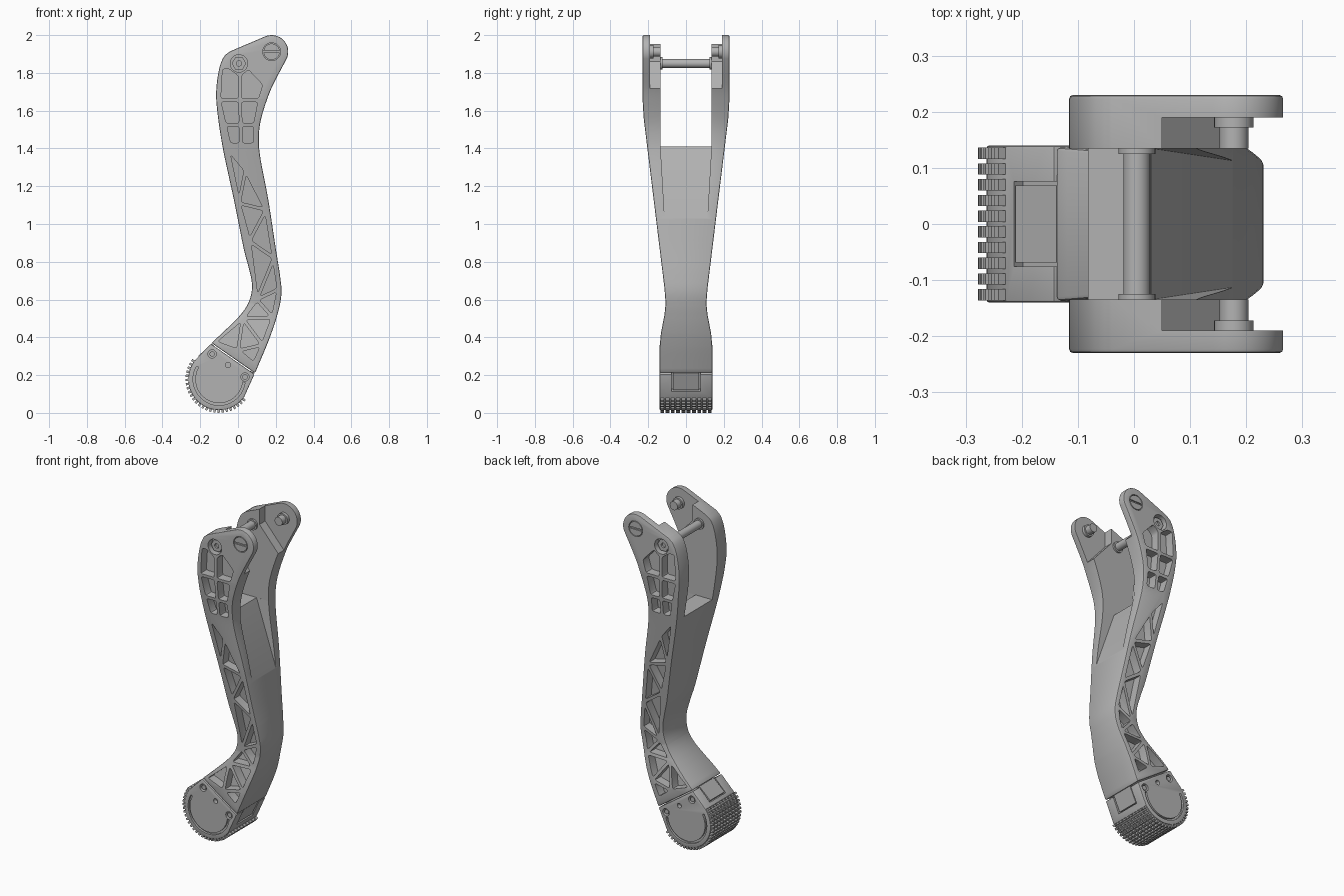
import bpy, bmesh, math
from mathutils import Vector

if "Cube" in bpy.data.objects:
    bpy.data.objects.remove(bpy.data.objects["Cube"])

parts = []


# ---------- outline helpers (points are x, z) ----------
def arc(c, r, a0, a1, n):
    angles = [math.radians(a0 + (a1 - a0) * i / n) for i in range(n + 1)]
    return [(c[0] + r * math.cos(a), c[1] + r * math.sin(a)) for a in angles]


def circle(c, r, n=32):
    return arc(c, r, 0, 360, n)[:-1]


def smooth(pts, n=5):
    """Curve passing through every point."""
    p = [Vector(q) for q in [pts[0]] + pts + [pts[-1]]]
    out = []
    for a, b, c, d in zip(p, p[1:], p[2:], p[3:]):
        for i in range(n):
            t = i / n
            out.append(0.5 * (2 * b + (c - a) * t + (2 * a - 5 * b + 4 * c - d) * t ** 2
                              + (3 * b - a - 3 * c + d) * t ** 3))
    return out + [p[-1]]


def inset(pts, d):
    p = [Vector(q) for q in pts]
    area = sum(a.x * b.y - b.x * a.y for a, b in zip(p, p[1:] + p[:1]))
    if area < 0:
        p.reverse()
    out = []
    for i, q in enumerate(p):
        e1 = (q - p[i - 1]).normalized()
        e2 = (p[(i + 1) % len(p)] - q).normalized()
        n1, n2 = Vector((-e1.y, e1.x)), Vector((-e2.y, e2.x))
        out.append(q + (n1 + n2) * d / (1 + n1.dot(n2)))
    return out


def rounded(pts, r):
    out = []
    for i, q in enumerate(pts):
        u, v = pts[i - 1] - q, pts[(i + 1) % len(pts)] - q
        a = q + u * min(0.4, r / u.length)
        b = q + v * min(0.4, r / v.length)
        out += [a, (a + 2 * q + b) / 4, b]
    return out


# ---------- solid helpers ----------
def build(name, prisms, along_x=False):
    """Extruded outlines, each (points, low, high), joined in one mesh."""
    bm = bmesh.new()
    for pts, lo, hi in prisms:
        rings = []
        for side in (lo, hi):
            ring = []
            for u, z in pts:
                w = side(u, z) if callable(side) else side
                ring.append(bm.verts.new((w, u, z) if along_x else (u, w, z)))
            rings.append(ring)
            bm.faces.new(ring)
        for i in range(len(pts)):
            bm.faces.new((rings[0][i - 1], rings[0][i], rings[1][i], rings[1][i - 1]))
    bmesh.ops.recalc_face_normals(bm, faces=bm.faces[:])
    mesh = bpy.data.meshes.new(name)
    bm.to_mesh(mesh)
    bm.free()
    obj = bpy.data.objects.new(name, mesh)
    bpy.context.scene.collection.objects.link(obj)
    parts.append(obj)
    return obj


def modify(obj, kind, **props):
    mod = obj.modifiers.new(kind, kind)
    for key, value in props.items():
        setattr(mod, key, value)
    graph = bpy.context.evaluated_depsgraph_get()
    mesh = bpy.data.meshes.new_from_object(obj.evaluated_get(graph))
    obj.modifiers.clear()
    obj.data = mesh


def cut(obj, prisms, operation="DIFFERENCE", along_x=False):
    cutter = build("cutter", prisms, along_x)
    modify(obj, "BOOLEAN", object=cutter, operation=operation, solver="EXACT")
    parts.remove(cutter)
    bpy.data.objects.remove(cutter)


def bevel(obj, width):
    modify(obj, "BEVEL", width=width, segments=2, limit_method="ANGLE",
           angle_limit=math.radians(50))


def both(pts, a, b):
    return [(pts, a, b), (pts, -a, -b)]


# ---------- leg: side outline trimmed by the tapering width ----------
widths = [(0, .14), (.34, .14), (.42, .133), (.52, .114), (.58, .108), (.66, .114),
          (1.56, .224), (1.66, .23), (2.1, .23)]


def half_width(z):
    for (z0, w0), (z1, w1) in zip(widths, widths[1:]):
        if z <= z1:
            return w0 + (w1 - w0) * (z - z0) / (z1 - z0)
    return widths[-1][1]


back_edge = smooth([(-.04, 1.915), (-.075, 1.885), (-.1, 1.82), (-.115, 1.71), (-.11, 1.6),
                    (-.08, 1.4), (-.02, 1.12), (.03, .87), (.055, .775), (.074, .68),
                    (.06, .595), (.005, .51), (-.14, .37)])
front_edge = smooth([(.09, .21), (.165, .39), (.21, .525), (.23, .63), (.222, .73),
                     (.2, .87), (.16, 1.13), (.12, 1.34), (.11, 1.45), (.122, 1.555),
                     (.165, 1.69), (.21, 1.785)])
lug, axle = (.178, 1.912), (.005, 1.85)
leg = build("leg", [(back_edge + front_edge + arc(lug, .088, -25, 115, 18), -.4, .4)])
taper = [(w, z) for z, w in widths] + [(-w, z) for z, w in reversed(widths)]
cut(leg, [(taper, -1, 1)], "INTERSECT", along_x=True)
bevel(leg, .008)

# fork slot, sloped front recess and thinned lugs
cut(leg, [([(-.6, 1.41), (.6, 1.41), (.6, 2.2), (-.6, 2.2)], -.135, .135)])


def recess(x, z):
    return .135 - .058 * (1.411 - z)


cut(leg, [([(.03, 1.411), (.18, 1.02), (.5, 1.02), (.5, 1.411)],
           lambda x, z: -recess(x, z), recess)])
cut(leg, [([(.05, 2.2), (.05, 1.86), (.19, 1.7), (.5, 1.7), (.5, 2.2)], -.19, .19)])

# lightening pockets: a grid in the fork, then a zigzag truss
rows = [[(-.1, 1.655), (.01, 1.655), (.115, 1.655)],
        [(-.07, 1.525), (.015, 1.525), (.09, 1.525)],
        [(-.045, 1.42), (.015, 1.42), (.09, 1.42)]]
cells = [[(-.09, 1.83), (-.045, 1.83), (.01, 1.79), rows[0][1], rows[0][0]],
         [(.01, 1.79), (.055, 1.83), (.14, 1.74), rows[0][2], rows[0][1]]]
for upper, lower in zip(rows, rows[1:]):
    for i in range(2):
        cells.append([upper[i], upper[i + 1], lower[i + 1], lower[i]])
knee, shin = (.1, .6), (.215, .655)
truss_top = [(-.055, 1.4), (.04, 1.285), (.005, 1.11), (.148, 1.075), (.06, .91),
             (.19, .82), knee, shin]
truss_low = [shin, knee, (.185, .505), (.025, .5), (.13, .36), (0, .33), (.085, .26)]
for strip in (truss_top, truss_low):
    cells += [list(t) for t in zip(strip, strip[1:], strip[2:])]
cells.append([truss_low[3], (-.125, .375), truss_low[5]])

pockets = []
for cell in cells:
    zc = sum(z for x, z in cell) / len(cell)
    slope = (half_width(zc + .05) - half_width(zc - .05)) / .1

    def floor(x, z, zc=zc, slope=slope):
        return half_width(zc) + slope * (z - zc) - .055

    shape = rounded(inset(cell, .009), .012)
    pockets.append((shape, floor, .4))
    pockets.append((shape, lambda x, z, f=floor: -f(x, z), -.4))
cut(leg, pockets)

# bolt seats through the fork
cut(leg, both(circle(axle, .046), .19, .4) + both(circle(lug, .047), .218, .4))

# ---------- fork hardware ----------
build("cross_axle", [(circle(axle, .024), -.195, .195)])
build("axle_collars", both(circle(axle, .033), .125, .14))
nuts = build("axle_nuts", both(circle(axle, .038, 6), .185, .212))
cut(nuts, both(circle(axle, .014, 16), .2, .4))
screws = build("lug_screws", both(circle(lug, .043), .21, .23))
x, z = lug
cut(screws, both([(x - .1, z - .005), (x + .1, z - .005), (x + .1, z + .005),
                  (x - .1, z + .005)], .222, .4))
build("lug_flanges", both(circle(lug, .035), .172, .195))
build("lug_pins", both(circle(lug, .026), .135, .18))

# ---------- foot ----------
hub = (-.1, .178)
foot = build("foot", [([(-.143, .365)] + arc(hub, .163, 141, 324, 40) + [(.087, .205)],
                       -.14, .14)])
bevel(foot, .005)
groove = arc(hub, .138, 150, 353, 36) + arc(hub, .126, 353, 150, 36)
cut(foot, both(groove, .127, .3))
bolts = [(-.137, .312), (.037, .19)]
holes = []
for c in bolts:
    holes += both(circle(c, .022, 24), .115, .3)
cut(foot, holes + both(circle((-.053, .254), .014, 20), .115, .3))
heads = []
for c in bolts:
    heads += both(circle(c, .014, 16), .11, .134)
build("foot_bolts", heads)

# tongues of the leg let into the foot, back and front
for name, a, b in (("back_tongue", (-.14, .37), (-.213, .303)),
                   ("front_tongue", (.09, .21), (.048, .12))):
    a, b = Vector(a), Vector(b)
    along = (b - a).normalized()
    inward = Vector((along.y, -along.x))
    if inward.dot(Vector(hub) - a) < 0:
        inward = -inward
    far, near = b + along * .007, a - along * .02
    cut(foot, [([near - inward * .04, far - inward * .04, far + inward * .03,
                 near + inward * .03], -.076, .076)])
    top = inward * .003
    build(name, [([a + top, b + top, b + inward * .035, a + inward * .035], -.069, .069)])

# gripping knobs around the sole
knobs = []
count, columns = 25, 10
step, pitch = 183 / count, .28 / columns
for i in range(count):
    start = 141 + step * (i + .15)
    shape = arc(hub, .158, start, start + step * .7, 1) \
        + arc(hub, .178, start + step * .6, start + step * .1, 1)
    for j in range(columns):
        y = -.14 + pitch * j
        knobs.append((shape, y + pitch * .14, y + pitch * .86))
build("sole_knobs", knobs)

# ---------- colour and shading ----------
grey = bpy.data.materials.new("plain grey")
grey.use_nodes = True
colour = (.45, .45, .45, 1)
grey.diffuse_color = colour
grey.node_tree.nodes["Principled BSDF"].inputs["Base Color"].default_value = colour
bpy.ops.object.select_all(action="DESELECT")
for obj in parts:
    obj.data.materials.clear()
    obj.data.materials.append(grey)
    obj.select_set(True)
bpy.context.view_layer.objects.active = leg
bpy.ops.object.shade_smooth_by_angle(angle=math.radians(30))
